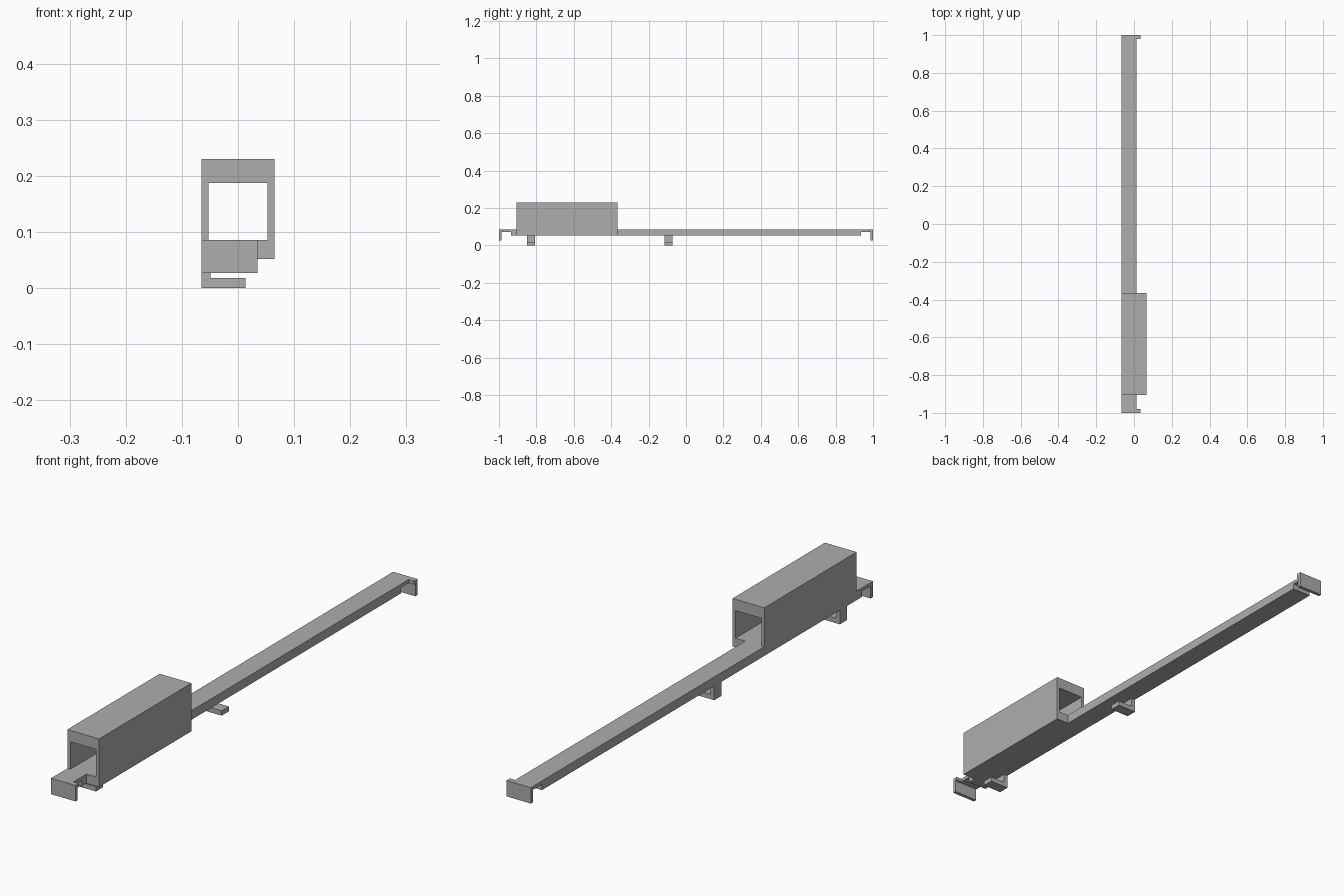
import bpy
import bmesh

cube = bpy.data.objects.get("Cube")
if cube:
    bpy.data.objects.remove(cube, do_unlink=True)

grey = bpy.data.materials.new("plain grey")
grey.use_nodes = True
colour = (0.42, 0.42, 0.42, 1)
grey.diffuse_color = colour
grey.node_tree.nodes["Principled BSDF"].inputs["Base Color"].default_value = colour

LEFT = -0.065      # flush side wall shared by every part
RAIL_X = 0.013     # open edge of the rail
BASE, DECK = 0.052, 0.086


def extrude(name, profile, axis, start, end):
    """Extrude a closed profile along x (points are y, z) or y (points are x, z)."""
    bm = bmesh.new()
    if axis == "y":
        verts = [bm.verts.new((a, start, b)) for a, b in profile]
        shift = (0, end - start, 0)
    else:
        verts = [bm.verts.new((start, a, b)) for a, b in profile]
        shift = (end - start, 0, 0)
    face = bm.faces.new(verts)
    result = bmesh.ops.extrude_face_region(bm, geom=[face])
    moved = [g for g in result["geom"] if isinstance(g, bmesh.types.BMVert)]
    bmesh.ops.translate(bm, verts=moved, vec=shift)
    bmesh.ops.recalc_face_normals(bm, faces=bm.faces)
    mesh = bpy.data.meshes.new(name)
    bm.to_mesh(mesh)
    bm.free()
    mesh.materials.append(grey)
    obj = bpy.data.objects.new(name, mesh)
    bpy.context.collection.objects.link(obj)
    return obj


# Long rail, undercut near both ends
extrude("rail", [(-0.99, DECK), (-0.99, 0.073), (-0.935, 0.073), (-0.935, BASE),
                 (0.935, BASE), (0.935, 0.073), (0.99, 0.073), (0.99, DECK)],
        "x", LEFT, RAIL_X)

# Hooked end plates with a short top lip
for name, s in (("front_end_plate", -1), ("back_end_plate", 1)):
    hook = [(s, 0.027), (s, DECK), (s * 0.98, DECK), (s * 0.98, 0.073),
            (s * 0.987, 0.073), (s * 0.987, 0.027)]
    extrude(name, hook, "x", LEFT, 0.035)

# Tunnel housing wrapped around the rail
extrude("housing", [(LEFT, DECK), (LEFT, 0.23), (0.065, 0.23), (0.065, BASE),
                    (RAIL_X, BASE), (RAIL_X, DECK), (0.053, DECK),
                    (0.053, 0.188), (-0.053, 0.188), (-0.053, DECK)],
        "y", -0.905, -0.365)

# L-shaped feet under the rail
for name, y in (("front_foot", -0.828), ("middle_foot", -0.093)):
    extrude(name, [(LEFT, BASE), (LEFT, 0), (RAIL_X, 0), (RAIL_X, 0.018),
                   (-0.049, 0.018), (-0.049, BASE)],
            "y", y - 0.021, y + 0.021)
